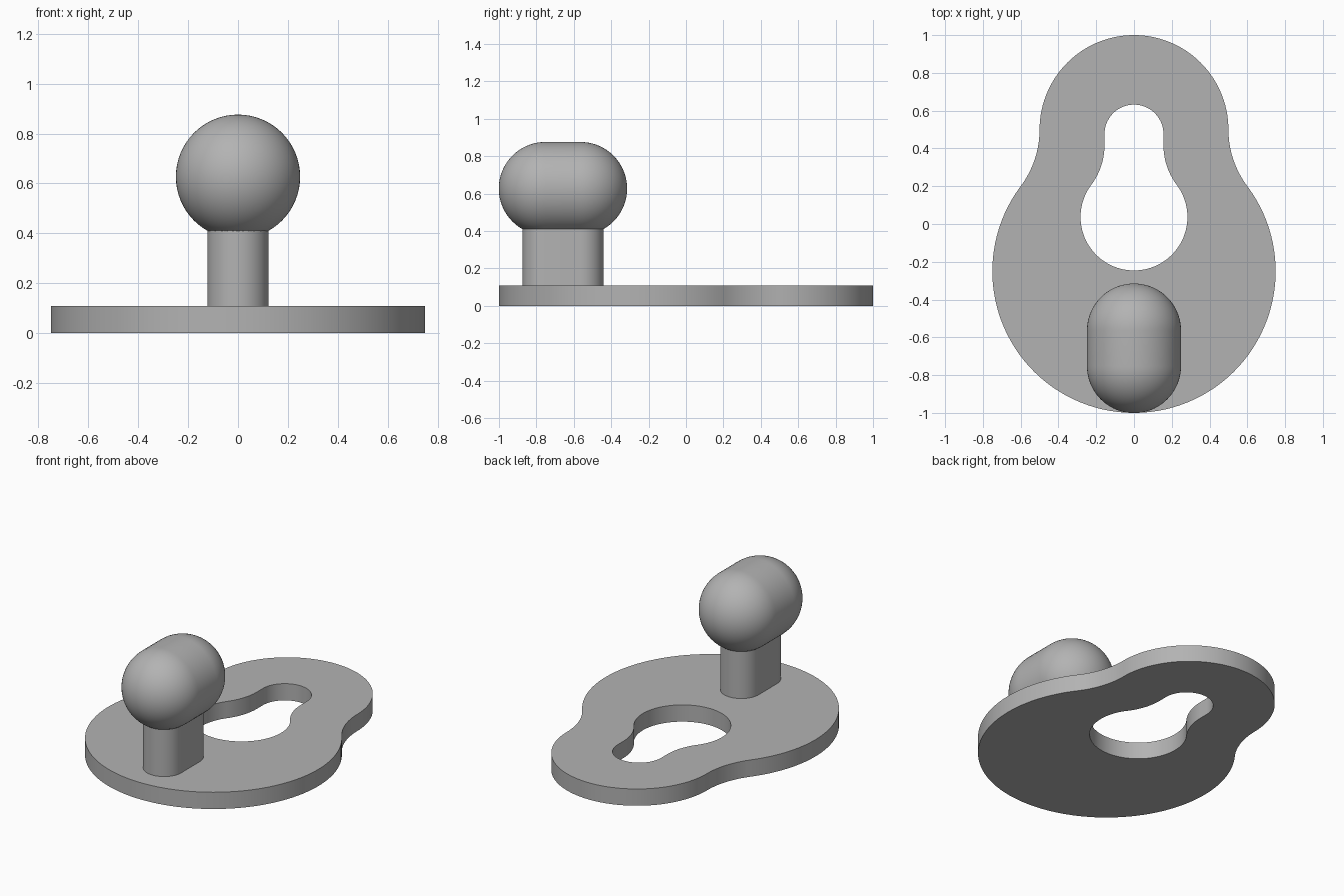
import bpy
import bmesh
from math import sin, cos, radians, pi
from mathutils import Vector

cube = bpy.data.objects.get("Cube")
if cube:
    bpy.data.objects.remove(cube, do_unlink=True)

grey = bpy.data.materials.new("plain grey")
grey.use_nodes = True
colour = (0.45, 0.45, 0.45, 1)
grey.diffuse_color = colour
grey.node_tree.nodes["Principled BSDF"].inputs["Base Color"].default_value = colour

PLATE_TOP = 0.108
POST_Y, POST_HALF = -0.658, 0.094      # centre and half straight length
BALL_R, BALL_Z = 0.249, 0.627


def arc(cx, cy, r, start, end, steps):
    """Points on an arc, angles in degrees."""
    angles = [radians(start + (end - start) * i / steps) for i in range(steps + 1)]
    return [Vector((cx + r * cos(a), cy + r * sin(a), 0)) for a in angles]


def pear_outline(big_y, big_r, small_y, small_r):
    """Two circles joined by tangent concave fillets, mirrored about x = 0."""
    tangent = 36.87
    c = cos(radians(tangent))
    fillet_r = (c * big_r - small_r) / (1 - c)
    fillet_y = big_y + (big_r + fillet_r) * sin(radians(tangent))
    half = arc(0, big_y, big_r, -90, tangent, 40)
    half += arc(small_r + fillet_r, fillet_y, fillet_r, 180 + tangent, 180, 16)[1:]
    half += arc(0, small_y, small_r, 0, 90, 30)[0 if small_y > fillet_y + 0.01 else 1:]
    return half + [Vector((-p.x, p.y, 0)) for p in half[-2:0:-1]]


def finish(name, bm):
    bmesh.ops.remove_doubles(bm, verts=bm.verts, dist=0.0001)
    bmesh.ops.recalc_face_normals(bm, faces=bm.faces)
    mesh = bpy.data.meshes.new(name)
    bm.to_mesh(mesh)
    bm.free()
    mesh.materials.append(grey)
    obj = bpy.data.objects.new(name, mesh)
    bpy.context.collection.objects.link(obj)
    bpy.ops.object.select_all(action='DESELECT')
    obj.select_set(True)
    bpy.context.view_layer.objects.active = obj
    bpy.ops.object.shade_smooth_by_angle(angle=radians(35))
    return obj


def extrude_up(bm, height):
    result = bmesh.ops.extrude_face_region(bm, geom=bm.faces[:])
    top = [v for v in result["geom"] if isinstance(v, bmesh.types.BMVert)]
    bmesh.ops.translate(bm, verts=top, vec=(0, 0, height))


# Base plate with keyhole opening
bm = bmesh.new()
edges = []
for outline in (pear_outline(-0.25, 0.75, 0.5, 0.5),
                pear_outline(0.037, 0.283, 0.476, 0.156)):
    verts = [bm.verts.new(p) for p in outline]
    edges += [bm.edges.new((verts[i - 1], verts[i])) for i in range(len(verts))]
bmesh.ops.triangle_fill(bm, edges=edges, use_beauty=True)
extrude_up(bm, PLATE_TOP)
finish("base_plate", bm)

# Post with rounded ends, running up into the head
bm = bmesh.new()
post_r = 0.1225
outline = arc(0, POST_HALF, post_r, 0, 180, 32) + arc(0, -POST_HALF, post_r, 180, 360, 32)
bm.faces.new([bm.verts.new(p) for p in outline])
extrude_up(bm, 0.32)
post = finish("post", bm)
post.location = (0, POST_Y, PLATE_TOP)

# Capsule head, spun about the y axis
bm = bmesh.new()
profile = arc(0, POST_HALF, BALL_R, 90, 0, 24) + arc(0, -POST_HALF, BALL_R, 0, -90, 24)
verts = [bm.verts.new(p) for p in profile]
edges = [bm.edges.new(pair) for pair in zip(verts, verts[1:])]
bmesh.ops.spin(bm, geom=verts + edges, cent=(0, 0, 0), axis=(0, 1, 0),
               angle=2 * pi, steps=64, use_merge=True)
head = finish("capsule_head", bm)
head.location = (0, POST_Y, BALL_Z)
